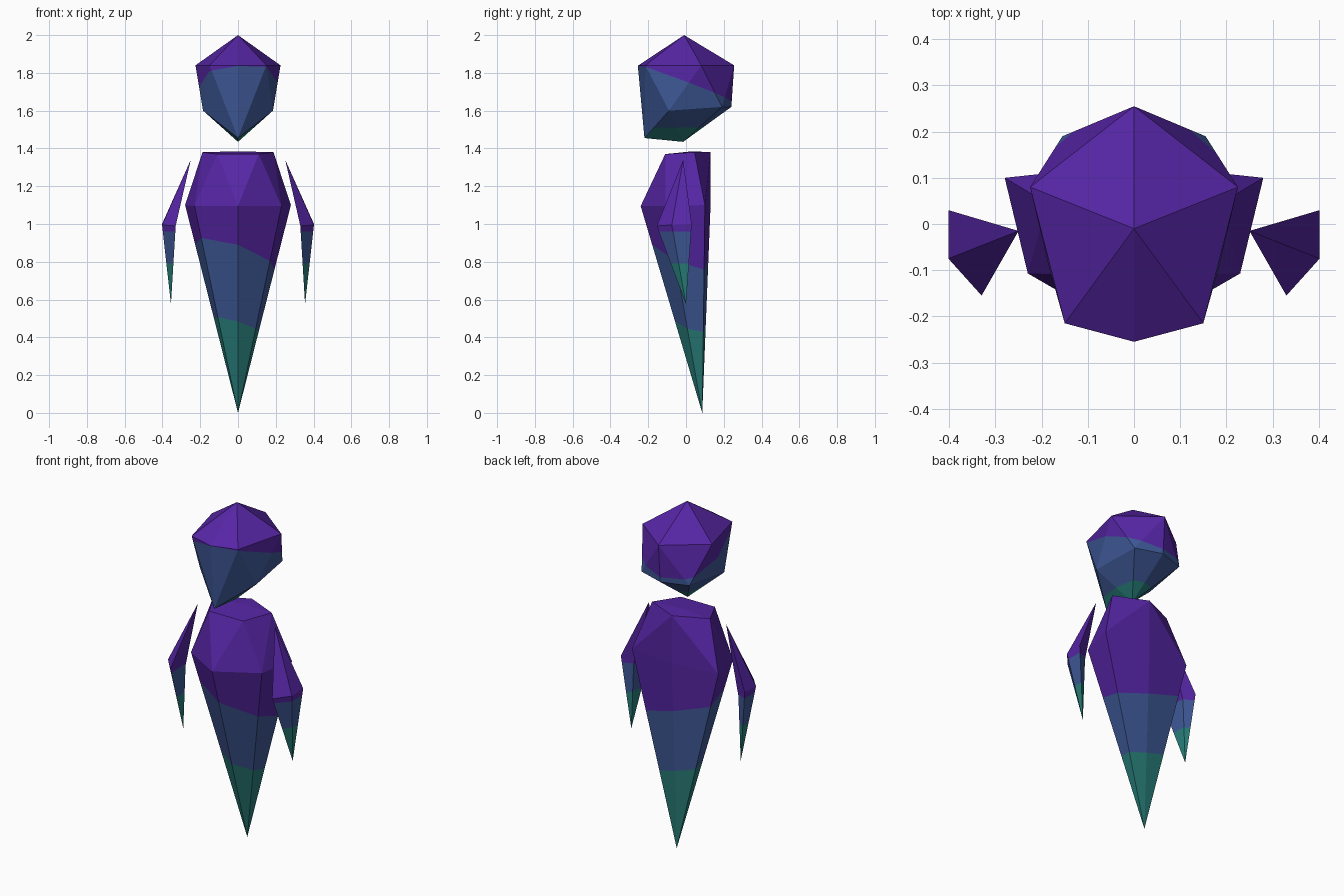
import bpy, bmesh
from mathutils import Vector

if "Cube" in bpy.data.objects:
    bpy.data.objects.remove(bpy.data.objects["Cube"])


def material(name, rgb):
    m = bpy.data.materials.new(name)
    m.diffuse_color = (*rgb, 1)
    m.use_nodes = True
    m.node_tree.nodes["Principled BSDF"].inputs["Base Color"].default_value = m.diffuse_color
    return m


MATS = [material("purple", (0.093, 0.019, 0.376)),
        material("slate_blue", (0.048, 0.098, 0.305)),
        material("teal", (0.021, 0.205, 0.188))]


def finish(name, bm, cuts, rule=None):
    """Cut along the planes z = a + b*x + c*y and colour the bands downward."""
    bmesh.ops.recalc_face_normals(bm, faces=bm.faces[:])
    for a, b, c in cuts:
        bmesh.ops.bisect_plane(bm, geom=bm.verts[:] + bm.edges[:] + bm.faces[:],
                               dist=1e-5, plane_co=(0, 0, a),
                               plane_no=Vector((-b, -c, 1)).normalized())
    bm.normal_update()
    for f in bm.faces:
        p = f.calc_center_median()
        band = sum(p.z < a + b * p.x + c * p.y for a, b, c in cuts)
        f.material_index = rule(f, band) if rule else band
        f.smooth = False
    me = bpy.data.meshes.new(name)
    bm.to_mesh(me)
    bm.free()
    for m in MATS:
        me.materials.append(m)
    ob = bpy.data.objects.new(name, me)
    bpy.context.collection.objects.link(ob)


def mirrored_hull(half):
    """Faceted solid around the points and their mirror images in x."""
    bm = bmesh.new()
    for x, y, z in half:
        bm.verts.new((x, y, z))
        if x:
            bm.verts.new((-x, y, z))
    res = bmesh.ops.convex_hull(bm, input=bm.verts[:])
    junk = {e for e in res["geom_interior"] + res["geom_unused"]
            if isinstance(e, bmesh.types.BMVert)}
    bmesh.ops.delete(bm, geom=list(junk), context='VERTS')
    return bm


def spindle(top, ring, tip):
    """Ring of points joined to a pole above and a pole below."""
    bm = bmesh.new()
    t, b = bm.verts.new(top), bm.verts.new(tip)
    r = [bm.verts.new(p) for p in ring]
    for i, v in enumerate(r):
        w = r[(i + 1) % len(r)]
        bm.faces.new((t, v, w))
        bm.faces.new((b, w, v))
    return bm


# Head: faceted ball with a pointed chin; teal only on the underside
head = mirrored_hull([
    (0, -0.01, 2.0),
    (0, 0.255, 1.84), (0.225, 0.08, 1.84), (0.15, -0.215, 1.84), (0, -0.255, 1.838),
    (0.155, 0.19, 1.62), (0, 0.24, 1.62), (0.185, -0.09, 1.60),
    (0, -0.22, 1.455), (0, -0.015, 1.435)])
finish("head", head, [(1.74, 0.07, -0.38), (1.51, 0, 0)],
       lambda f, band: 1 if band == 2 and f.normal.z > -0.5 else band)

# Body: flat shoulders tapering to a point at the ground
body = mirrored_hull([
    (0, 0.035, 1.385),
    (0, 0.13, 1.38), (0.188, 0.045, 1.38), (0.11, -0.11, 1.37),
    (0, -0.24, 1.095), (0.23, -0.107, 1.095), (0.28, 0.1, 1.10), (0, 0.13, 1.10),
    (0, 0.086, 0.0)])
finish("body", body, [(0.845, -0.32, -0.25), (0.475, -0.3, -0.15)])

# Arms: thin floating shards at each side
for side, s in (("right", 1), ("left", -1)):
    arm = spindle((0.25 * s, -0.015, 1.34),
                  [(x * s, y, z) for x, y, z in
                   ((0.402, 0.03, 1.0), (0.402, -0.075, 0.995),
                    (0.33, -0.155, 0.99), (0.34, 0.0, 0.95))],
                  (0.355, 0, 0.575) if s > 0 else (-0.355, 0, 0.575))
    finish(side + "_arm", arm, [(0.96, 0, 0), (0.79, 0, 0)])
